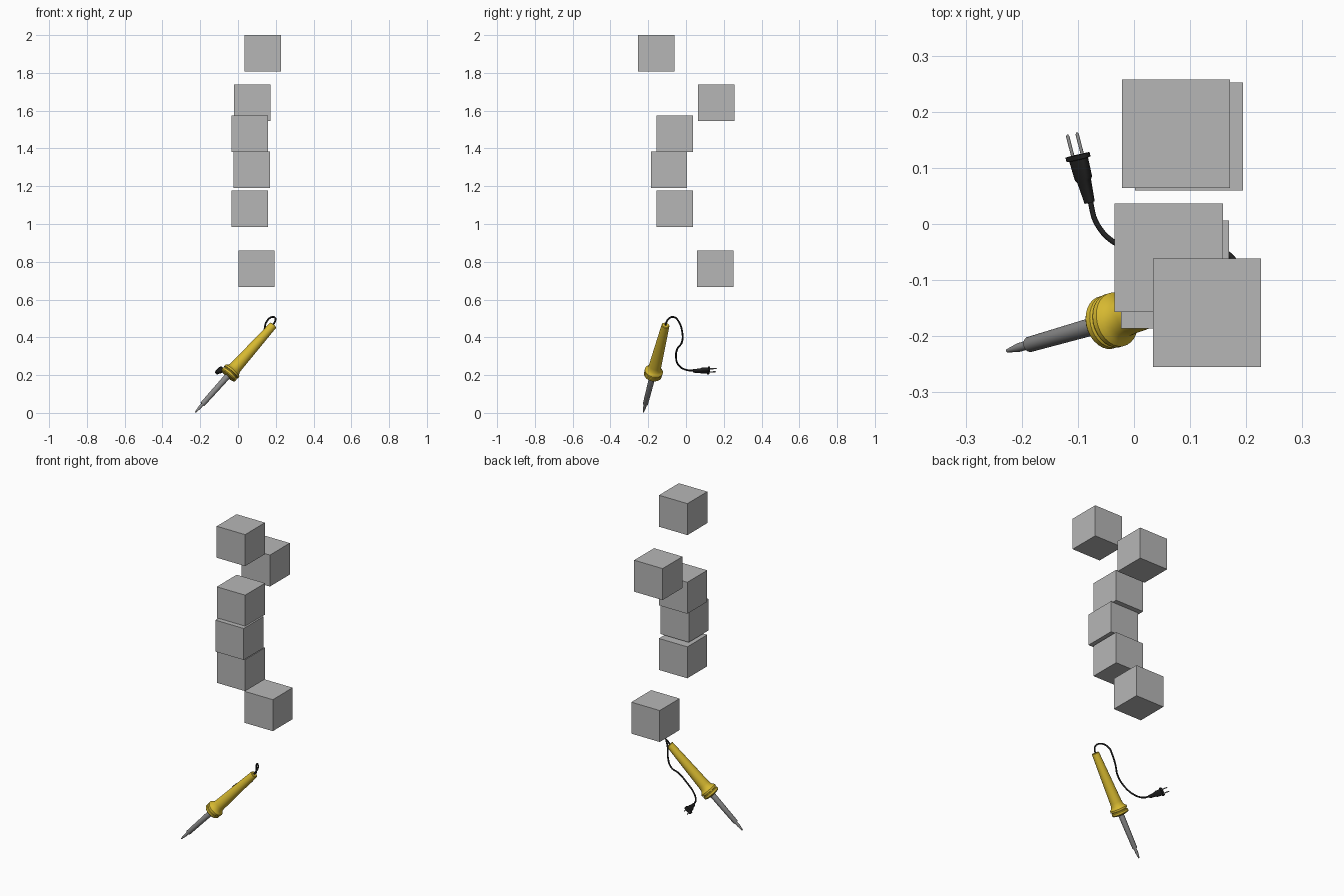
import bpy, bmesh, math
from mathutils import Vector, Matrix

if "Cube" in bpy.data.objects:
    bpy.data.objects.remove(bpy.data.objects["Cube"], do_unlink=True)


def material(name, rgb):
    m = bpy.data.materials.new(name)
    m.use_nodes = True
    m.diffuse_color = (*rgb, 1)
    m.node_tree.nodes["Principled BSDF"].inputs["Base Color"].default_value = (*rgb, 1)
    return m


block_grey = material("block grey", (0.47, 0.47, 0.47))
metal_grey = material("metal grey", (0.26, 0.26, 0.26))
yellow = material("handle yellow", (0.67, 0.48, 0.03))
black = material("rubber black", (0.015, 0.015, 0.015))


def add_object(name, bm, mat, smooth=True):
    bmesh.ops.recalc_face_normals(bm, faces=bm.faces)
    mesh = bpy.data.meshes.new(name)
    bm.to_mesh(mesh)
    bm.free()
    mesh.materials.append(mat)
    ob = bpy.data.objects.new(name, mesh)
    bpy.context.collection.objects.link(ob)
    if smooth:
        bpy.ops.object.select_all(action="DESELECT")
        ob.select_set(True)
        bpy.context.view_layer.objects.active = ob
        bpy.ops.object.shade_smooth_by_angle(angle=math.radians(35))
    return ob


def frame(origin, axis, side):
    """Matrix whose z follows axis and whose x is close to side."""
    z = Vector(axis).normalized()
    y = z.cross(Vector(side)).normalized()
    x = y.cross(z)
    m = Matrix((x, y, z)).transposed().to_4x4()
    m.translation = origin
    return m


def loft(name, sections, matrix, mat, sides=28, power=1.0):
    """Capped loft of (distance, half width, half depth) sections."""
    bm = bmesh.new()
    rings = []
    for d, w, t in sections:
        ring = []
        for i in range(sides):
            a = math.tau * (i + 0.5) / sides
            c, s = math.cos(a), math.sin(a)
            p = Vector((w * math.copysign(abs(c) ** power, c),
                        t * math.copysign(abs(s) ** power, s), d))
            ring.append(bm.verts.new(matrix @ p))
        rings.append(ring)
    for a, b in zip(rings, rings[1:]):
        for i in range(sides):
            j = (i + 1) % sides
            bm.faces.new((a[i], a[j], b[j], b[i]))
    bm.faces.new(rings[0])
    bm.faces.new(rings[-1])
    return add_object(name, bm, mat)


def lathe(name, profile, matrix, mat, sides=28):
    return loft(name, [(d, r, r) for d, r in profile], matrix, mat, sides)


# Floating blocks, lowest to highest
centres = [(0.098, 0.156, 0.763), (0.062, -0.06, 1.081), (0.073, -0.09, 1.287),
           (0.062, -0.06, 1.477), (0.075, 0.161, 1.642), (0.13, -0.158, 1.904)]
for n, c in enumerate(centres, 1):
    bm = bmesh.new()
    bmesh.ops.create_cube(bm, size=0.193, matrix=Matrix.Translation(c))
    add_object(f"block_{n}", bm, block_grey, smooth=False)

# Soldering iron along one slanted axis
tip = Vector((-0.226, -0.226, 0.003))
end = Vector((0.187, -0.108, 0.465))
iron = frame(tip, end - tip, (0, 1, 0))
lathe("iron_tip", [(0, 0.003), (0.012, 0.005), (0.032, 0.008), (0.066, 0.008)],
      iron, metal_grey, 20)
lathe("heating_shaft", [(0.058, 0.0125), (0.061, 0.0138), (0.27, 0.0165)],
      iron, metal_grey)
lathe("handle", [(0.26, 0.03), (0.264, 0.044), (0.269, 0.048), (0.28, 0.048),
                 (0.283, 0.044), (0.287, 0.044), (0.289, 0.049), (0.299, 0.049),
                 (0.306, 0.042), (0.316, 0.035), (0.335, 0.033), (0.46, 0.028),
                 (0.615, 0.0215), (0.628, 0.021), (0.631, 0.018)], iron, yellow)

# Power cord
path = [(0.18, -0.11, 0.457), (0.193, -0.105, 0.478), (0.199, -0.092, 0.498),
        (0.182, -0.068, 0.508), (0.15, -0.037, 0.481), (0.138, -0.021, 0.434),
        (0.115, -0.021, 0.376), (0.08, -0.046, 0.339), (0.035, -0.053, 0.296),
        (-0.03, -0.036, 0.249), (-0.066, 0.0, 0.228), (-0.079, 0.045, 0.223)]
curve = bpy.data.curves.new("power_cord", "CURVE")
curve.dimensions = "3D"
curve.bevel_depth = 0.0048
curve.bevel_resolution = 2
curve.resolution_u = 6
curve.use_fill_caps = True
spline = curve.splines.new("BEZIER")
spline.bezier_points.add(len(path) - 1)
for point, co in zip(spline.bezier_points, path):
    point.co = co
    point.handle_left_type = point.handle_right_type = "AUTO"
curve.materials.append(black)
cord = bpy.data.objects.new("power_cord", curve)
bpy.context.collection.objects.link(cord)

# Plug body with flange, twisted about its axis
start = Vector((-0.079, 0.038, 0.222))
axis = Vector((-0.022, 0.086, 0.003))
plug = frame(start, axis, (0.7, 0.2, 0.7))
loft("plug_body", [(0, 0.009, 0.007), (0.04, 0.013, 0.009), (0.045, 0.017, 0.01),
                   (0.079, 0.019, 0.01), (0.08, 0.025, 0.012), (0.088, 0.025, 0.012)],
     plug, black, 16, 0.6)

# Two prongs
for name, side in (("left_prong", 1), ("right_prong", -1)):
    lathe(name, [(0.085, 0.003), (0.124, 0.003), (0.127, 0.0015)],
          plug @ Matrix.Translation((side * 0.012, 0, 0)), metal_grey, 12)
